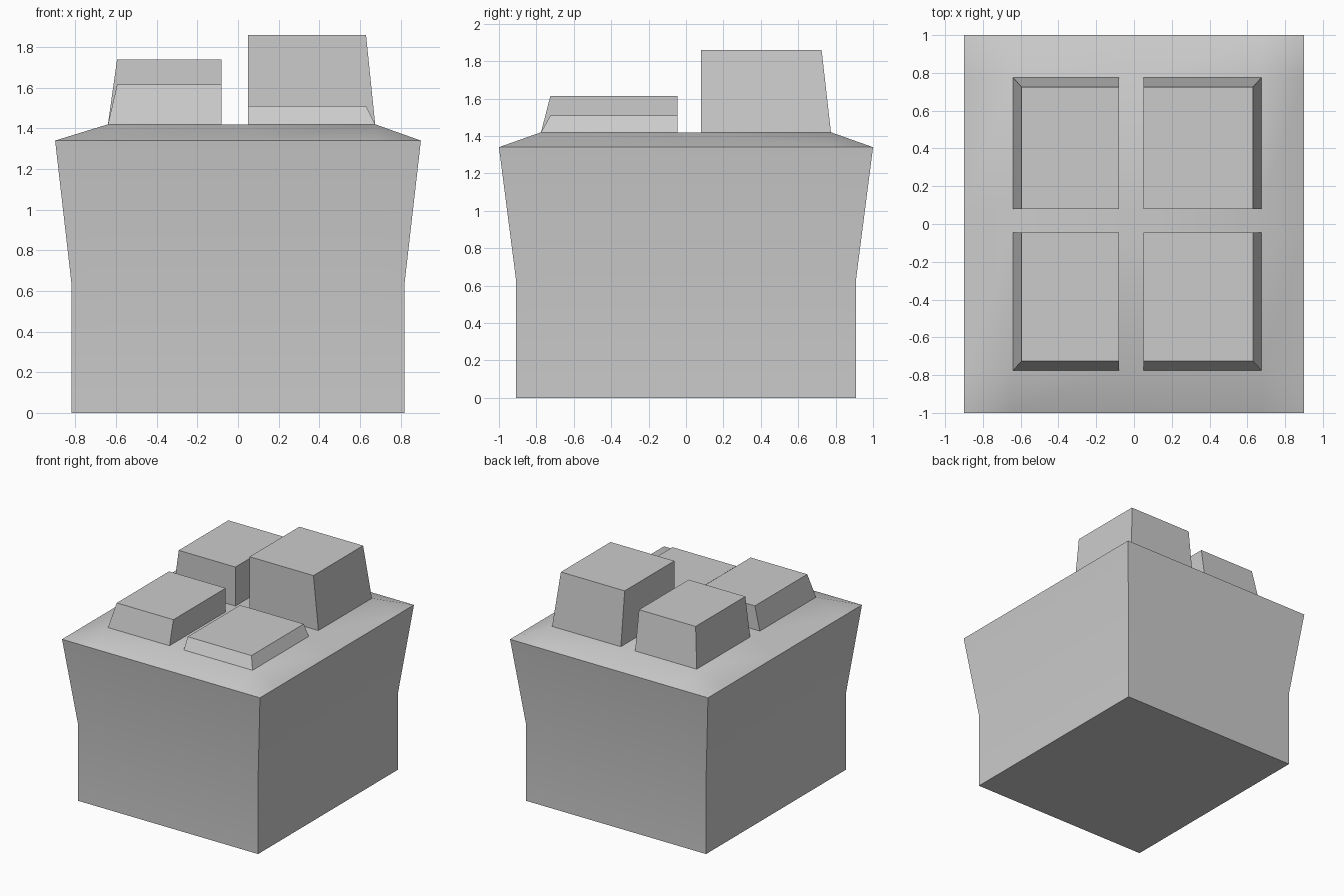
import bpy
import bmesh
import math

if "Cube" in bpy.data.objects:
    bpy.data.objects.remove(bpy.data.objects["Cube"])

# Grid lines shared by the body and the raised blocks
XS = [-0.90, -0.64, -0.08, 0.05, 0.675, 0.90]
YS = [-1.00, -0.775, -0.045, 0.08, 0.775, 1.00]
RIM_Z, TOP_Z, WAIST_Z = 1.34, 1.42, 0.64
BASE_X, BASE_Y = 0.82, 0.91
INSET = 0.045

bm = bmesh.new()

# Top deck: flat centre with a sloping rim
n = len(XS)
deck = [[bm.verts.new((x, y, TOP_Z if 0 < i < n - 1 and 0 < j < n - 1 else RIM_Z))
         for j, y in enumerate(YS)] for i, x in enumerate(XS)]
cells = {}
for i in range(n - 1):
    for j in range(n - 1):
        quad = [deck[i][j], deck[i + 1][j], deck[i + 1][j + 1], deck[i][j + 1]]
        # corner cells fold along the diagonal from the outer corner inward
        if i in (0, n - 2) and j in (0, n - 2):
            k = {(0, 0): 0, (1, 0): 1, (1, 1): 2, (0, 1): 3}[(int(i > 0), int(j > 0))]
            a, b, c, d = quad[k:] + quad[:k]
            bm.faces.new((a, b, c))
            bm.faces.new((a, c, d))
        else:
            cells[i, j] = bm.faces.new(quad)

# Side walls: flared upper part, straight lower part, closed base
rim = ([deck[i][0] for i in range(n)] + [deck[n - 1][j] for j in range(1, n)]
       + [deck[i][n - 1] for i in range(n - 2, -1, -1)]
       + [deck[0][j] for j in range(n - 2, 0, -1)])
upper = rim
for z in (WAIST_Z, 0.0):
    lower = []
    for v in rim:
        x = math.copysign(BASE_X, v.co.x) if abs(v.co.x) > 0.89 else v.co.x
        y = math.copysign(BASE_Y, v.co.y) if abs(v.co.y) > 0.99 else v.co.y
        lower.append(bm.verts.new((x, y, z)))
    for k in range(len(rim)):
        m = (k + 1) % len(rim)
        bm.faces.new((upper[k], lower[k], lower[m], upper[m]))
    upper = lower
bm.faces.new(upper[::-1])

# Four raised blocks of different height, tapered on their outer sides
for cell, height in {(1, 1): 1.615, (3, 1): 1.51, (1, 3): 1.74, (3, 3): 1.86}.items():
    face = cells[cell]
    out = bmesh.ops.extrude_face_region(bm, geom=[face])
    for v in [g for g in out["geom"] if isinstance(g, bmesh.types.BMVert)]:
        v.co.z = height
        if abs(v.co.x) > 0.5:
            v.co.x -= math.copysign(INSET, v.co.x)
        if abs(v.co.y) > 0.5:
            v.co.y -= math.copysign(INSET + 0.005, v.co.y)
    if face.is_valid:
        bmesh.ops.delete(bm, geom=[face], context='FACES_ONLY')

bmesh.ops.recalc_face_normals(bm, faces=bm.faces)
mesh = bpy.data.meshes.new("block_with_raised_tops")
bm.to_mesh(mesh)
bm.free()
obj = bpy.data.objects.new("block_with_raised_tops", mesh)
bpy.context.collection.objects.link(obj)

# Soft shading across the shallow folds only
bpy.context.view_layer.objects.active = obj
obj.select_set(True)
bpy.ops.object.shade_smooth_by_angle(angle=math.radians(30))
